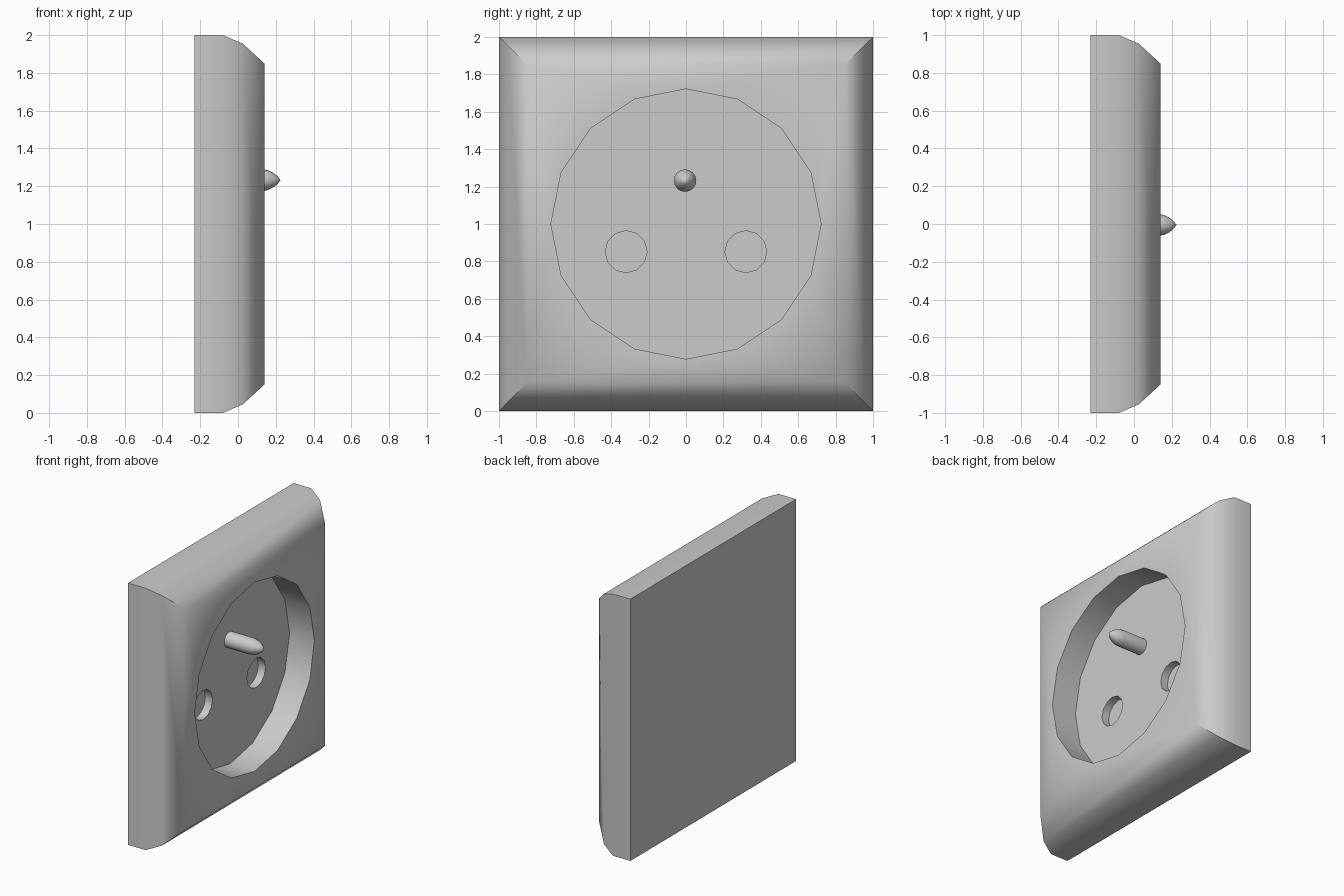
import bpy
import bmesh
import math

if "Cube" in bpy.data.objects:
    bpy.data.objects.remove(bpy.data.objects["Cube"])


def loft(name, profile, sides, y=0.0, z=1.0, turn=0.0, scale=1.0):
    """Solid made of regular rings (x, radius) along the x axis; radius 0 is a tip."""
    bm = bmesh.new()
    rings = []
    for x, r in profile:
        if r == 0:
            rings.append([bm.verts.new((x, y, z))] * sides)
            continue
        angles = [turn + 2 * math.pi * i / sides for i in range(sides)]
        rings.append([bm.verts.new((x, y + r * scale * math.cos(a),
                                    z + r * scale * math.sin(a))) for a in angles])
    for a, b in zip(rings, rings[1:]):
        for i in range(sides):
            j = (i + 1) % sides
            quad = [a[i], a[j], b[j], b[i]]
            bm.faces.new(list(dict.fromkeys(quad)))
    for ring, r in ((rings[0], profile[0][1]), (rings[-1], profile[-1][1])):
        if r:
            bm.faces.new(ring)
    bmesh.ops.recalc_face_normals(bm, faces=bm.faces)
    mesh = bpy.data.meshes.new(name)
    bm.to_mesh(mesh)
    bm.free()
    obj = bpy.data.objects.new(name, mesh)
    bpy.context.collection.objects.link(obj)
    return obj


def activate(obj):
    bpy.ops.object.select_all(action='DESELECT')
    obj.select_set(True)
    bpy.context.view_layer.objects.active = obj


def cut(target, cutter):
    cutter.hide_render = True
    mod = target.modifiers.new(cutter.name, 'BOOLEAN')
    mod.operation = 'DIFFERENCE'
    mod.solver = 'EXACT'
    mod.object = cutter
    activate(target)
    bpy.ops.object.modifier_apply(modifier=mod.name)
    bpy.data.objects.remove(cutter, do_unlink=True)


def smooth(obj, degrees):
    activate(obj)
    bpy.ops.object.shade_smooth_by_angle(angle=math.radians(degrees))


FLOOR = -0.07

# Square wall plate with a rounded-over front edge
plate = loft("socket_plate",
             [(-0.23, 1.0), (-0.08, 1.0), (0.025, 0.955), (0.14, 0.85)],
             4, turn=math.pi / 4, scale=math.sqrt(2))

# Round recess and the two contact holes in its floor
cut(plate, loft("recess_cutter", [(FLOOR, 0.722), (0.4, 0.722)], 16))
for side in (-1, 1):
    cut(plate, loft("contact_hole_cutter", [(FLOOR - 0.06, 0.112), (0.3, 0.112)],
                    12, y=side * 0.32, z=0.852))
smooth(plate, 60)

# Earth pin with a pointed, rounded tip
pin = loft("earth_pin",
           [(FLOOR - 0.02, 0.06), (0.125, 0.06), (0.16, 0.052), (0.19, 0.037),
            (0.21, 0.02), (0.225, 0)],
           16, y=-0.005, z=1.232)
smooth(pin, 50)
